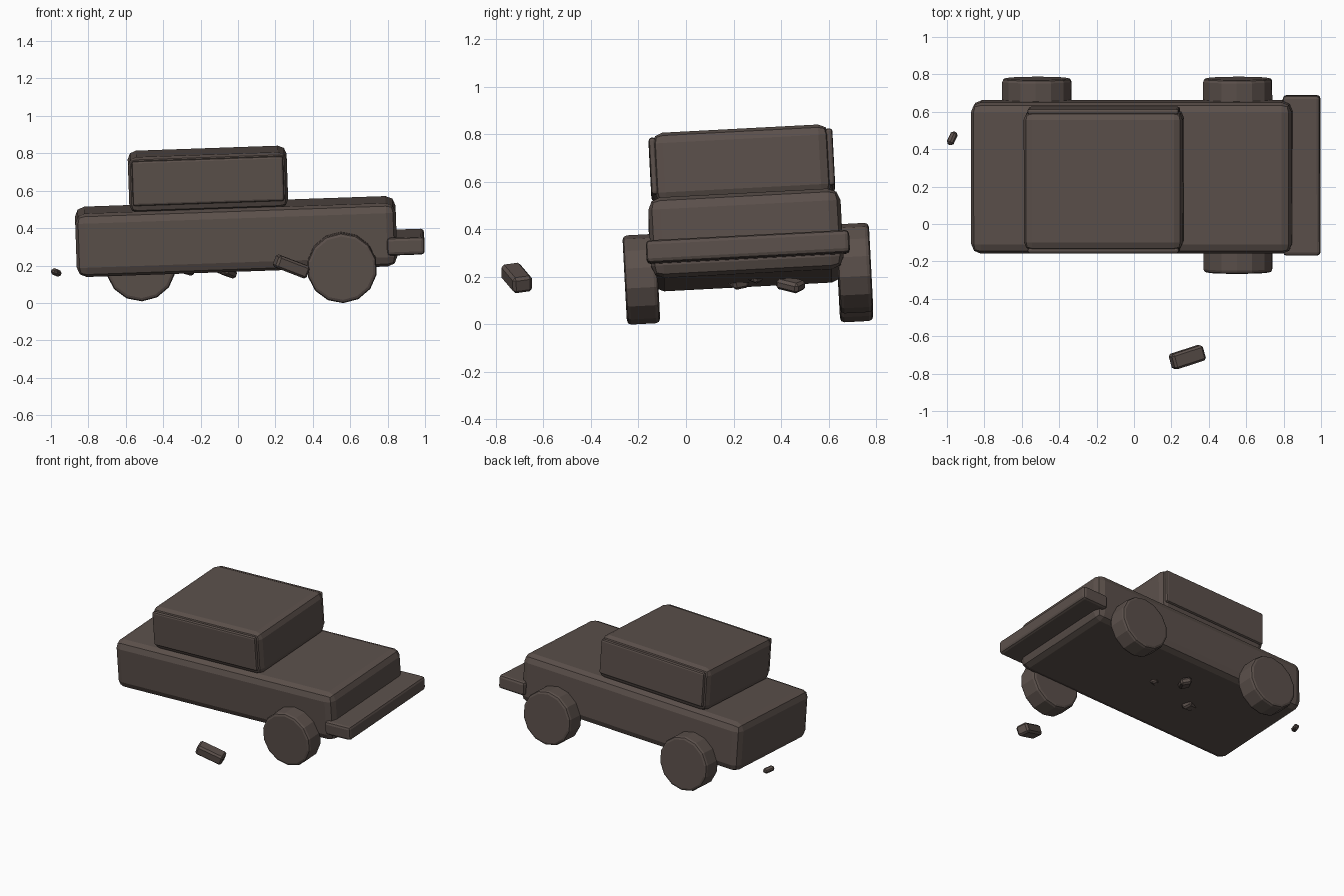
import bpy, bmesh
from math import radians, pi
from mathutils import Matrix, Vector, Euler

if "Cube" in bpy.data.objects:
    bpy.data.objects.remove(bpy.data.objects["Cube"])

mat = bpy.data.materials.new("charred brown")
mat.diffuse_color = (0.105, 0.08, 0.07, 1)
mat.use_nodes = True
mat.node_tree.nodes["Principled BSDF"].inputs["Base Color"].default_value = mat.diffuse_color

# The wreck sits tilted: raised towards +x and +y
TILT = Matrix.Translation((-0.01, 0.252, 0.355)) @ Euler((radians(3), radians(-2), 0)).to_matrix().to_4x4()


def finish(name, bm, matrix, bevel, segments):
    """Bevel the sharp edges, place the part and give it its material."""
    edges = [e for e in bm.edges if e.calc_face_angle(0) > radians(40)]
    bmesh.ops.bevel(bm, geom=edges, offset=bevel, segments=segments, profile=0.5, affect='EDGES')
    bmesh.ops.recalc_face_normals(bm, faces=bm.faces)
    mesh = bpy.data.meshes.new(name)
    bm.to_mesh(mesh)
    bm.free()
    mesh.materials.append(mat)
    obj = bpy.data.objects.new(name, mesh)
    obj.matrix_world = matrix
    bpy.context.collection.objects.link(obj)


def box(name, centre, size, bevel, segments=2, rot=None):
    """Bevelled box; tilted with the car unless it has its own rotation."""
    bm = bmesh.new()
    bmesh.ops.create_cube(bm, size=1)
    bmesh.ops.scale(bm, vec=Vector(size), verts=bm.verts)
    place = Matrix.Translation(centre)
    if rot is None:
        place = TILT @ place
    else:
        place = place @ Euler([radians(a) for a in rot]).to_matrix().to_4x4()
    finish(name, bm, place, bevel, segments)


def wheel(name, centre, radius=0.188, width=0.14):
    bm = bmesh.new()
    bmesh.ops.create_cone(bm, cap_ends=True, segments=14, radius1=radius, radius2=radius, depth=width)
    bmesh.ops.rotate(bm, verts=bm.verts, matrix=Matrix.Rotation(pi / 2, 3, 'X'))
    finish(name, bm, TILT @ Matrix.Translation(centre), 0.018, 2)


# Body, cabin and bumper
box("body", (0, 0, 0), (1.715, 0.81, 0.34), 0.052)
box("cabin", (-0.14, 0, 0.312), (0.85, 0.745, 0.298), 0.045)
box("bumper", (0.905, 0.005, -0.062), (0.2, 0.857, 0.095), 0.018)

# Side window panels
for side, y in (("front", -1), ("back", 1)):
    box(side + "_window_panel", (-0.14, y * 0.372, 0.322), (0.81, 0.03, 0.24), 0.012)

# Three remaining wheels (one is missing)
for name, x, y in (("front_wheel_right", 0.56, -1),
                   ("back_wheel_right", 0.56, 1),
                   ("back_wheel_left", -0.515, 1)):
    wheel(name, (x, y * 0.449, -0.162))

# Loose debris, some of it lodged under the body
debris = [
    ((0.285, -0.712, 0.195), (0.185, 0.085, 0.07), (8, 20, 18)),
    ((-0.972, 0.458, 0.163), (0.075, 0.038, 0.035), (15, 10, 65)),
    ((-0.06, 0.44, 0.167), (0.11, 0.075, 0.045), (15, 12, 60)),
    ((-0.28, 0.22, 0.182), (0.09, 0.07, 0.05), (12, 15, 20)),
    ((0.07, 0.29, 0.2), (0.07, 0.05, 0.04), (20, 15, 40)),
]
for i, (centre, size, rot) in enumerate(debris):
    box(f"debris_{i + 1}", centre, size, 0.012, 1, rot)
